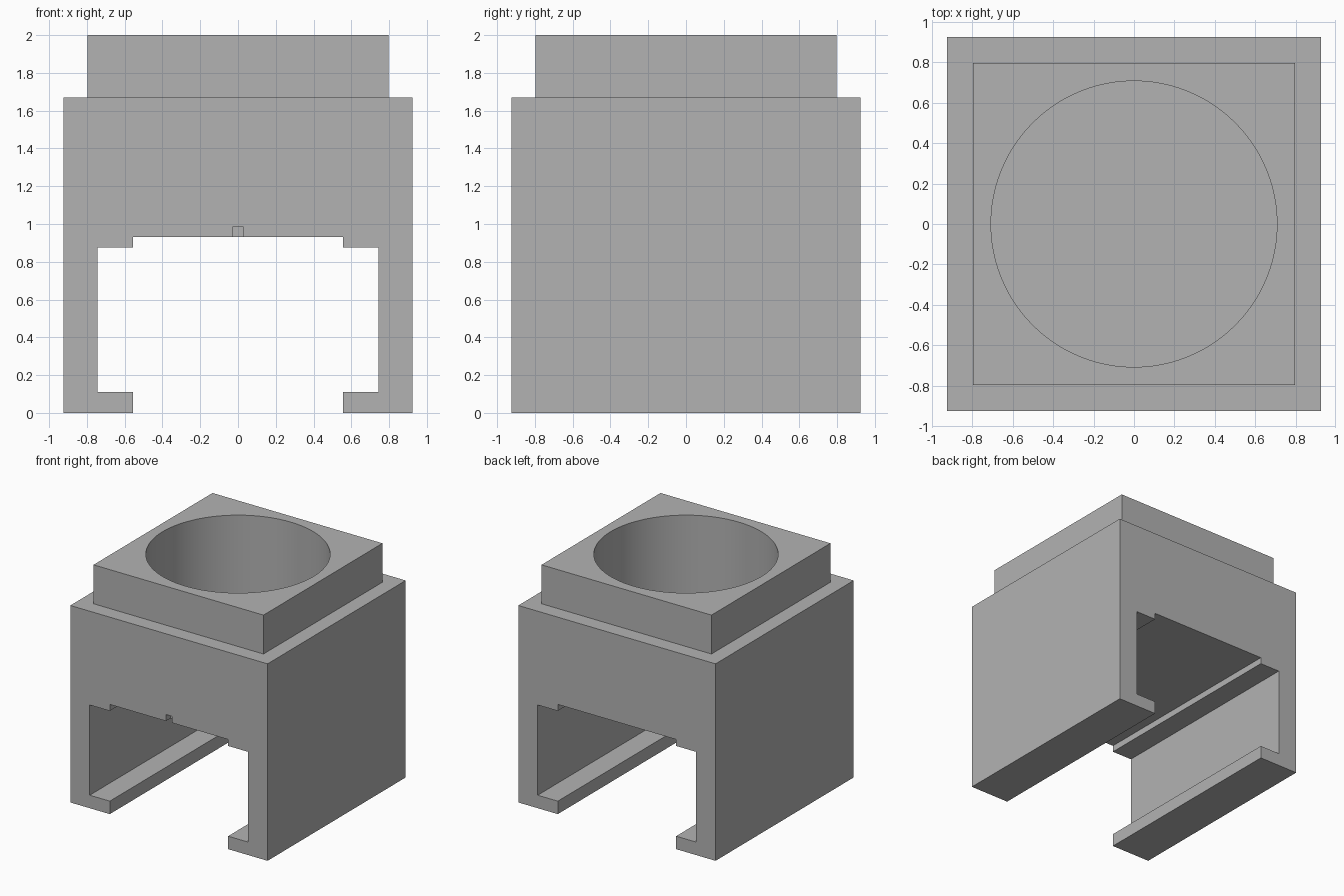
import bpy
import bmesh
from mathutils import Matrix, Vector

cube = bpy.data.objects.get("Cube")
if cube:
    bpy.data.objects.remove(cube, do_unlink=True)

grey = bpy.data.materials.new("plain grey")
grey.use_nodes = True
colour = (0.45, 0.45, 0.45, 1)
grey.diffuse_color = colour
grey.node_tree.nodes["Principled BSDF"].inputs["Base Color"].default_value = colour

HALF = 0.925        # half width of the body
SHOULDER = 1.67     # top of the body
TOP = 2.0
CEILING = 0.93      # top of the rail channel
BORE_FLOOR = 1.12


def add_object(name, bm):
    bmesh.ops.recalc_face_normals(bm, faces=bm.faces)
    mesh = bpy.data.meshes.new(name)
    bm.to_mesh(mesh)
    bm.free()
    mesh.materials.append(grey)
    obj = bpy.data.objects.new(name, mesh)
    bpy.context.collection.objects.link(obj)
    return obj


def box(name, low, high):
    low, high = Vector(low), Vector(high)
    bm = bmesh.new()
    matrix = Matrix.Translation((low + high) / 2) @ Matrix.Diagonal((*(high - low), 1))
    bmesh.ops.create_cube(bm, size=1, matrix=matrix)
    return add_object(name, bm)


def combine(obj, other, operation):
    mod = obj.modifiers.new(other.name, "BOOLEAN")
    mod.operation = operation
    mod.solver = "EXACT"
    mod.object = other
    other.hide_render = True
    bpy.context.view_layer.objects.active = obj
    bpy.ops.object.modifier_apply(modifier=mod.name)
    bpy.data.objects.remove(other, do_unlink=True)


# Body: mirrored front profile with lipped channel, extruded front to back
half = [(HALF, SHOULDER), (HALF, 0), (0.555, 0), (0.555, 0.11),
        (0.743, 0.11), (0.743, 0.875), (0.555, 0.875), (0.555, CEILING)]
profile = half + [(-x, z) for x, z in reversed(half)]
bm = bmesh.new()
face = bm.faces.new([bm.verts.new((x, -HALF, z)) for x, z in profile])
extruded = bmesh.ops.extrude_face_region(bm, geom=[face])["geom"]
bmesh.ops.translate(bm, vec=(0, 2 * HALF, 0),
                    verts=[v for v in extruded if isinstance(v, bmesh.types.BMVert)])
body = add_object("socket_body", bm)

# Raised square collar
collar = box("square_collar", (-0.797, -0.797, SHOULDER - 0.1), (0.797, 0.797, TOP))
combine(body, collar, "UNION")

# Round blind bore
bm = bmesh.new()
depth = TOP + 0.1 - BORE_FLOOR
bmesh.ops.create_cone(bm, cap_ends=True, segments=96, radius1=0.708, radius2=0.708,
                      depth=depth,
                      matrix=Matrix.Translation((0, 0, BORE_FLOOR + depth / 2)))
combine(body, add_object("bore_cutter", bm), "DIFFERENCE")

# Small notch at the front of the channel ceiling
notch = box("notch_cutter", (-0.029, -HALF - 0.1, CEILING - 0.1), (0.029, -HALF + 0.06, 0.985))
combine(body, notch, "DIFFERENCE")

# Smooth bore wall with sharp edges elsewhere
bpy.ops.object.select_all(action="DESELECT")
body.select_set(True)
bpy.context.view_layer.objects.active = body
bpy.ops.object.shade_smooth_by_angle(angle=0.5)
